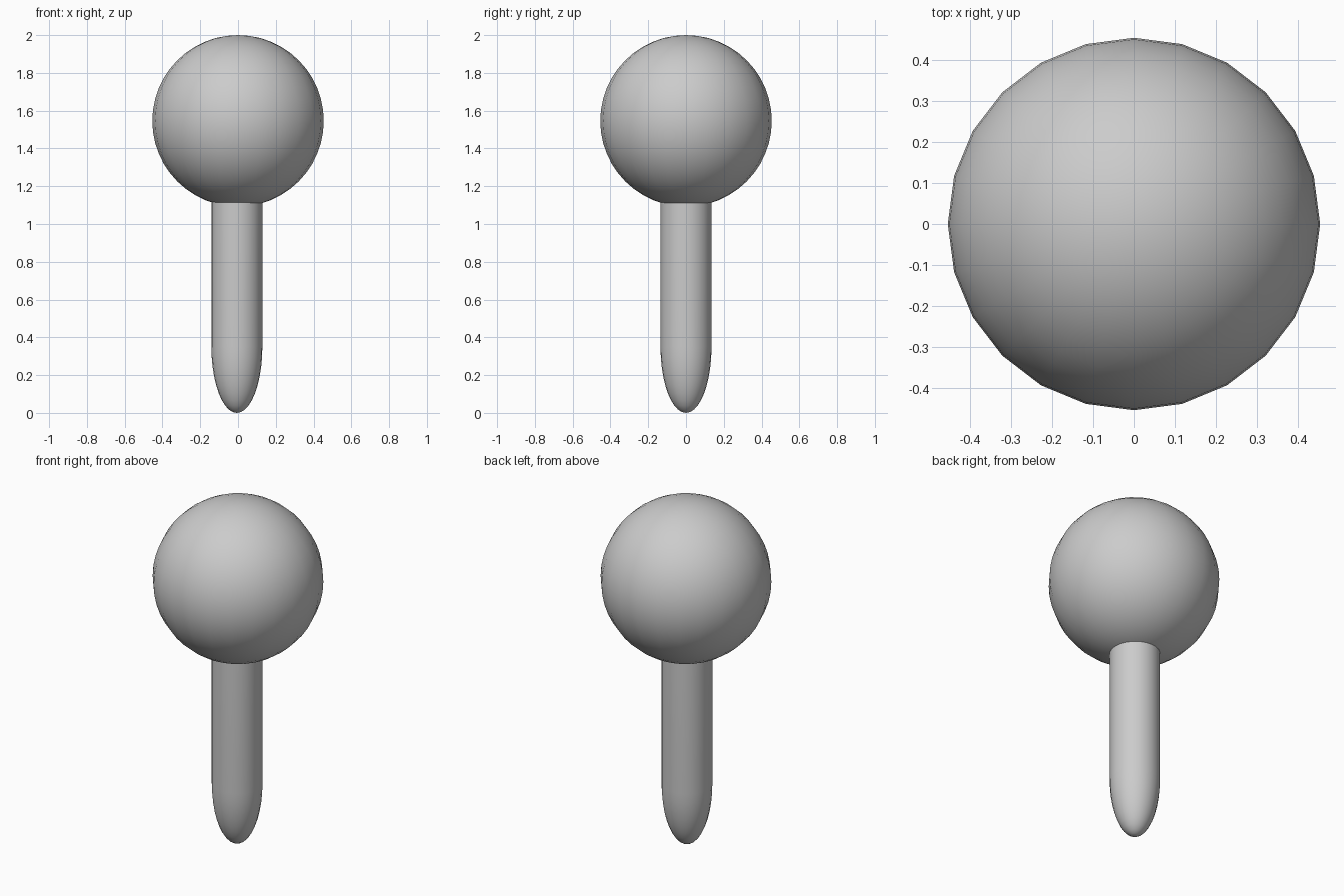
import bpy, bmesh, math

if "Cube" in bpy.data.objects:
    bpy.data.objects.remove(bpy.data.objects["Cube"])

SIDES = 24


def lathe(name, profile, x=0.0):
    """Spin an (radius, z) profile around z; ends of zero radius become poles."""
    bm = bmesh.new()
    rings = []
    for r, z in profile:
        if r < 1e-5:
            rings.append([bm.verts.new((x, 0, z))] * SIDES)
        else:
            rings.append([bm.verts.new((x + r * math.cos(math.tau * i / SIDES),
                                        r * math.sin(math.tau * i / SIDES), z))
                          for i in range(SIDES)])
    for a, b in zip(rings, rings[1:]):
        for i in range(SIDES):
            j = (i + 1) % SIDES
            quad = list(dict.fromkeys((a[i], a[j], b[j], b[i])))
            bm.faces.new(quad).smooth = True
    bmesh.ops.recalc_face_normals(bm, faces=bm.faces)
    mesh = bpy.data.meshes.new(name)
    bm.to_mesh(mesh)
    bm.free()
    obj = bpy.data.objects.new(name, mesh)
    bpy.context.collection.objects.link(obj)
    return obj


# Round head
R = 0.454
head = [(R * math.sin(math.pi * i / 24), 2 - R - R * math.cos(math.pi * i / 24))
        for i in range(25)]
lathe("ball_head", head)

# Straight stem with an elongated rounded tip, running into the head
r, tip = 0.135, 0.35
stem = [(r * math.sin(math.pi / 2 * i / 10), tip - tip * math.cos(math.pi / 2 * i / 10))
        for i in range(11)]
stem.append((r, 1.16))
lathe("stem", stem, x=-0.006)
